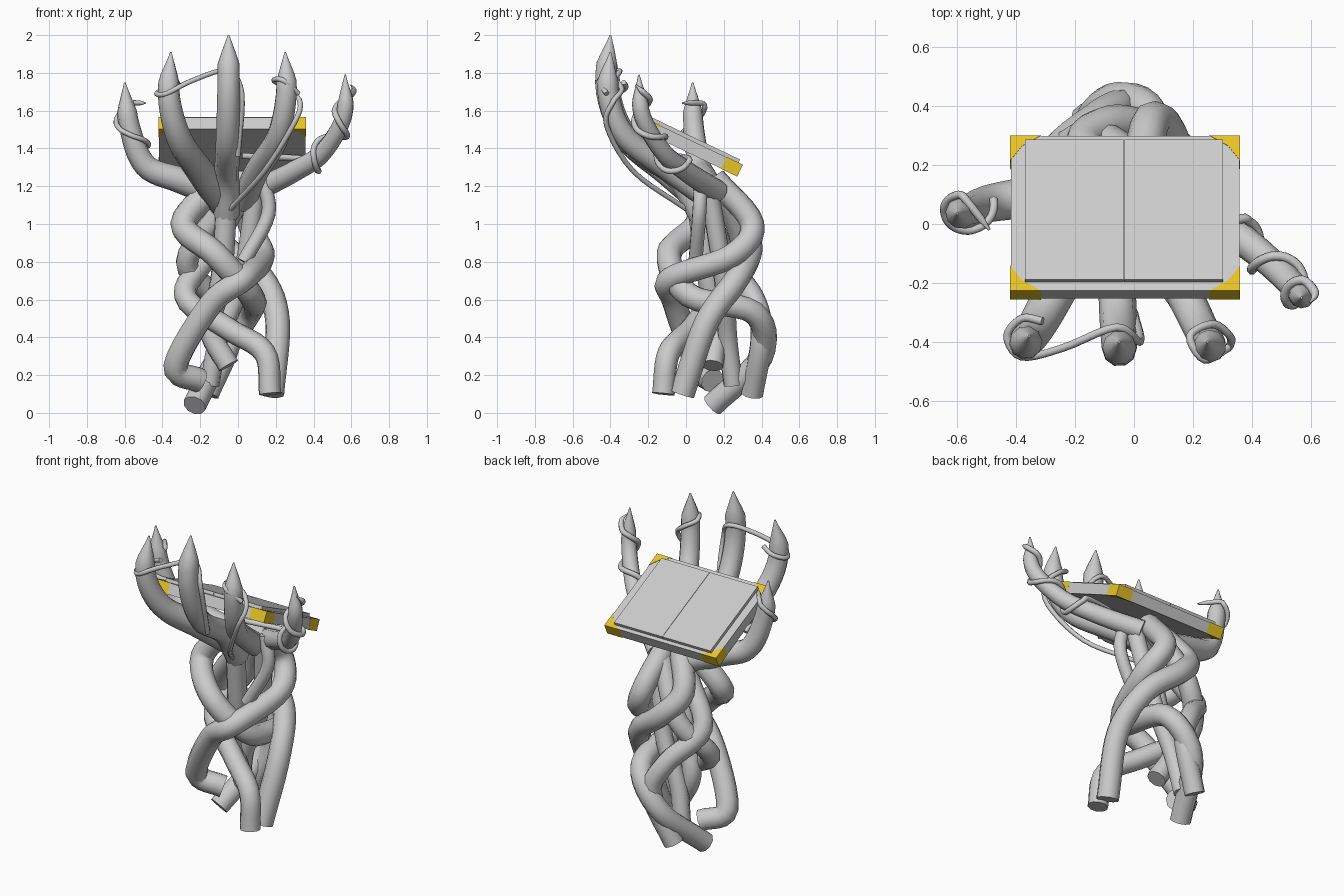
import bpy, bmesh, math
from mathutils import Vector, Matrix

if "Cube" in bpy.data.objects:
    bpy.data.objects.remove(bpy.data.objects["Cube"])


def smooth_path(pts, n):
    """Catmull-Rom curve through a few points."""
    P = [Vector(p) for p in pts]
    P = [P[0] * 2 - P[1]] + P + [P[-1] * 2 - P[-2]]
    out = []
    for a, b, c, d in zip(P, P[1:], P[2:], P[3:]):
        for k in range(n):
            t = k / n
            out.append(0.5 * (2 * b + (c - a) * t + (2 * a - 5 * b + 4 * c - d) * t * t
                              + (3 * b - a - 3 * c + d) * t ** 3))
    return out + [P[-2]]


def tube(name, pts, r0, r1=None, cone=0, n=6, res=3):
    """Round tube along pts; cone is the length of a pointed tip."""
    path = smooth_path(pts, n)
    r1 = r1 or r0
    rad = []
    for i, p in enumerate(path):
        r = r0 + (r1 - r0) * i / (len(path) - 1)
        d = (path[-1] - p).length
        rad.append(max(r * min(1, d / cone) ** .85, .004) if cone else r)
    cu = bpy.data.curves.new(name, 'CURVE')
    cu.dimensions = '3D'
    cu.bevel_depth = 1
    cu.bevel_resolution = res
    cu.use_fill_caps = True
    sp = cu.splines.new('POLY')
    sp.points.add(len(path) - 1)
    for q, p, r in zip(sp.points, path, rad):
        q.co = (*p, 1)
        q.radius = r
    ob = bpy.data.objects.new(name, cu)
    bpy.context.collection.objects.link(ob)
    bpy.ops.object.select_all(action='DESELECT')
    ob.select_set(True)
    bpy.context.view_layer.objects.active = ob
    bpy.ops.object.convert(target='MESH')
    bpy.ops.object.shade_smooth_by_angle(angle=math.radians(60))
    return path, rad


def helix(finger, t0, t1, turns, phase, steps=14):
    """Points winding round a finger between fractions t0 and t1."""
    path, rad = finger
    out = []
    for i in range(steps + 1):
        f = i / steps
        u = (t0 + (t1 - t0) * f) * (len(path) - 1)
        k = min(int(u), len(path) - 2)
        p = path[k].lerp(path[k + 1], u - k)
        tan = (path[k + 1] - path[k]).normalized()
        side = tan.cross(Vector((0, 1, .3))).normalized()
        a = phase + turns * math.tau * f
        out.append(p + (side * math.cos(a) + side.cross(tan) * math.sin(a)) * (rad[k] + .01))
    return out


# Finger branches, base to pointed tip
outer_left = tube('finger_outer_left', [(-.02, .15, 1.13), (-.3, .1, 1.23), (-.49, .07, 1.31),
                                        (-.575, .04, 1.52), (-.6, .035, 1.75)], .08, .047, .15)
inner_left = tube('finger_inner_left', [(-.08, .1, 1.12), (-.2, -.1, 1.28), (-.31, -.31, 1.45),
                                        (-.365, -.4, 1.67), (-.355, -.38, 1.91)], .084, .05, .15)
middle = tube('finger_middle', [(-.06, .08, 1.05), (-.06, -.05, 1.25), (-.055, -.3, 1.43),
                                (-.05, -.42, 1.7), (-.05, -.4, 2)], .07, .056, .15)
inner_right = tube('finger_inner_right', [(.03, .15, 1.12), (.1, -.08, 1.28), (.21, -.32, 1.46),
                                          (.255, -.41, 1.68), (.25, -.4, 1.91)], .068, .053, .15)
outer_right = tube('finger_outer_right', [(.08, .17, 1.17), (.3, 0, 1.28), (.45, -.12, 1.38),
                                          (.56, -.23, 1.57), (.568, -.25, 1.79)], .06, .04, .14)

# Braided roots, palm to foot
tube('root_left_hook', [(.02, .15, 1.24), (.06, .35, 1), (.13, .24, .83), (.03, -.08, .71), (-.14, -.06, .58),
                        (-.33, .06, .25), (-.2, .14, .17)], .065)
tube('root_long_loop', [(-.1, .1, 1.22), (-.29, .06, 1), (-.12, -.09, .84), (.07, .02, .62),
                        (.06, .36, .53), (-.1, .4, .3), (-.23, .14, .04)], .07, .062)
tube('root_front_foot', [(.03, .2, 1.18), (-.15, .3, .85), (-.28, .16, .62), (-.06, .03, .45),
                         (.14, -.09, .32), (.17, -.12, .1)], .06)
tube('root_right_foot', [(-.06, .14, 1.22), (-.17, .27, 1.02), (-.06, .34, .87), (.13, .27, .71),
                         (.21, .11, .48), (.18, -.02, .1)], .066)
tube('root_core', [(-.06, .06, 1.12), (-.09, .12, .7), (-.15, .16, .45), (-.05, .14, .25)], .058)
tube('root_back', [(-.1, .12, 1.05), (-.27, .22, .8), (-.12, .36, .6), (-.04, .4, .4), (-.16, .35, .1)], .06)
tube('root_inner', [(.1, .12, 1.2), (.02, .2, .7), (-.1, .22, .4), (-.15, .25, .15)], .052)
tube('wrist_strand', [(.13, .08, 1.24), (.16, .07, 1.05), (.03, .05, .8)], .038)

# Thin vines winding round the fingers
v = .014
tube('vine_outer_left', helix(outer_left, .6, .88, .9, 2.6) + [(-.49, -.02, 1.64)], v, cone=.05, n=3, res=2)
tube('vine_bridge', [(-.31, -.33, 1.75), (-.38, -.32, 1.72), (-.43, -.38, 1.69), (-.38, -.45, 1.69), (-.24, -.42, 1.76),
                     (-.06, -.35, 1.81), (.02, -.4, 1.69), (.0, -.3, 1.36)], v, n=5, res=2)
tube('vine_inner_right', [(-.04, 0, 1.08), (.14, -.28, 1.28), (.29, -.42, 1.52), (.33, -.39, 1.64),
                          (.27, -.34, 1.71), (.19, -.38, 1.76), (.24, -.46, 1.76), (.32, -.42, 1.69)], v, n=5, res=2)
tube('vine_outer_right', [(.02, -.05, 1.36)] + helix(outer_right, .3, .94, 2.4, 1.2, 22),
     .016, cone=.05, n=3, res=2)

# Open book resting on the palm, tilted down towards the back
tilt = Matrix.Translation((-.03, .0375, 1.44)) @ Matrix.Rotation(math.radians(-25.5), 4, 'X')
gold = bpy.data.materials.new('gold')
gold.diffuse_color = (.8, .55, .02, 1)
gold.use_nodes = True
gold.node_tree.nodes["Principled BSDF"].inputs["Base Color"].default_value = gold.diffuse_color


def prism(name, outline, z0, z1, mat=None):
    bm = bmesh.new()
    low, high = [[bm.verts.new((x, y, z)) for x, y in outline] for z in (z0, z1)]
    bm.faces.new(low)
    bm.faces.new(high)
    for i in range(len(low)):
        bm.faces.new((low[i - 1], low[i], high[i], high[i - 1]))
    bmesh.ops.recalc_face_normals(bm, faces=bm.faces)
    me = bpy.data.meshes.new(name)
    bm.to_mesh(me)
    bm.free()
    ob = bpy.data.objects.new(name, me)
    bpy.context.collection.objects.link(ob)
    ob.matrix_world = tilt
    if mat:
        me.materials.append(mat)


def slab(name, x0, x1, y0, y1, z0, z1):
    prism(name, [(x0, y0), (x1, y0), (x1, y1), (x0, y1)], z0, z1)


slab('book_cover', -.388, .388, -.29, .29, -.068, -.002)
slab('pages_left', -.34, -.006, -.258, .267, -.003, .018)
slab('pages_right', -.004, .332, -.258, .267, -.003, .018)
for sx in (-1, 1):
    for sy in (-1, 1):
        corner = [(0, 0), (.105, 0), (.04, .04), (0, .095)]
        prism('book_corner', [(sx * (.39 - a), sy * (.292 - b)) for a, b in corner], -.07, 0, gold)
